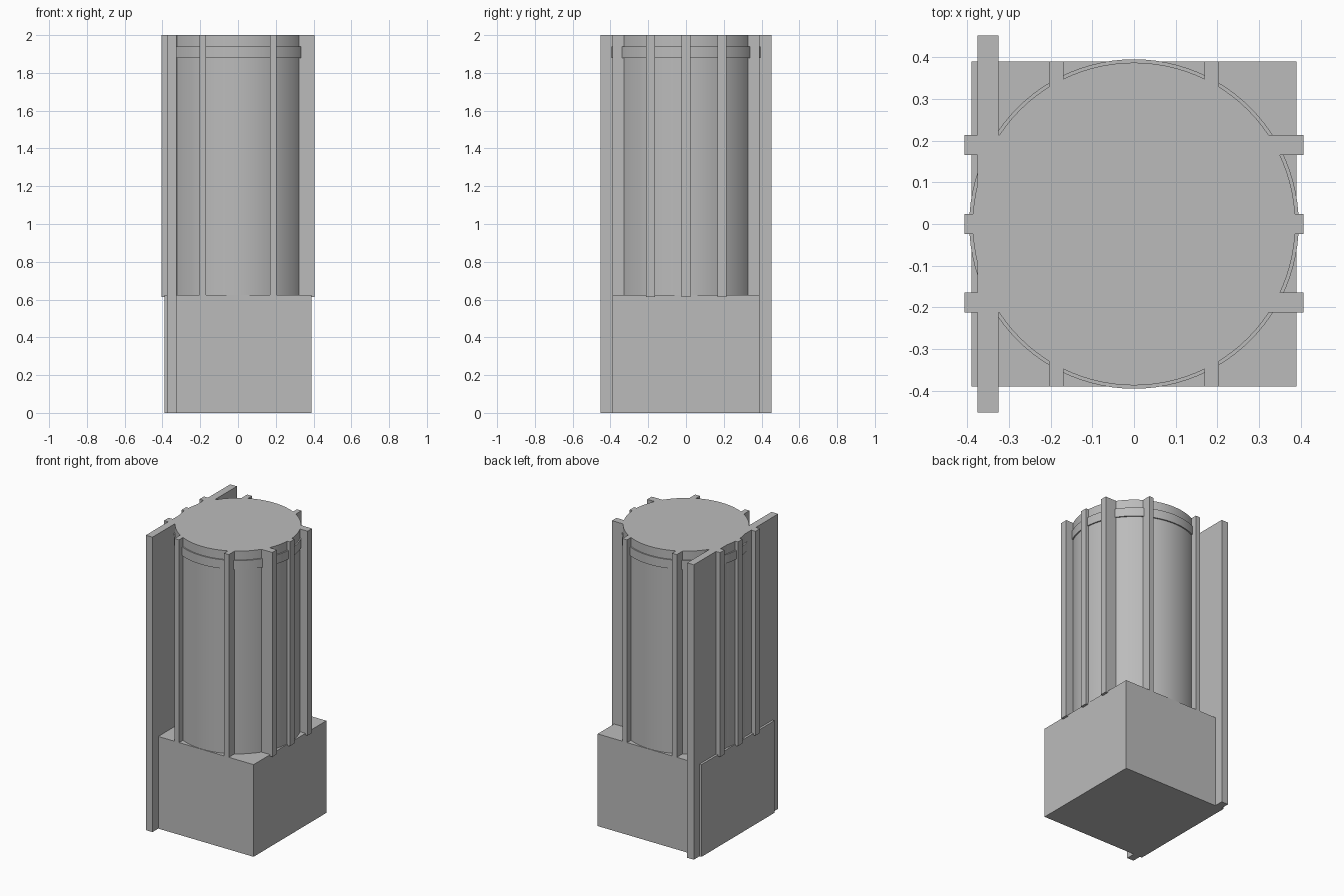
import bpy
import math

cube = bpy.data.objects.get("Cube")
if cube:
    bpy.data.objects.remove(cube, do_unlink=True)

grey = bpy.data.materials.new("mid_grey")
grey.use_nodes = True
colour = (0.5, 0.5, 0.5, 1)
grey.diffuse_color = colour
grey.node_tree.nodes["Principled BSDF"].inputs["Base Color"].default_value = colour

TOP = 2.0
BASE_TOP = 0.625


def box(name, x, y, z):
    """Box spanning the given (low, high) ranges."""
    bpy.ops.mesh.primitive_cube_add(size=1)
    ob = bpy.context.object
    ob.name = name
    spans = (x, y, z)
    ob.location = [(lo + hi) / 2 for lo, hi in spans]
    ob.scale = [hi - lo for lo, hi in spans]
    bpy.ops.object.transform_apply(location=False, rotation=False, scale=True)
    ob.data.materials.append(grey)
    return ob


def drum(name, radius, low, high):
    """Smooth upright cylinder."""
    bpy.ops.mesh.primitive_cylinder_add(
        vertices=96, radius=radius, depth=high - low,
        location=(0, 0, (low + high) / 2))
    ob = bpy.context.object
    ob.name = name
    ob.data.materials.append(grey)
    bpy.ops.object.shade_smooth_by_angle(angle=math.radians(30))
    return ob


# Square base, round tower and the thin band near its top
box("base", (-0.39, 0.39), (-0.39, 0.39), (0, BASE_TOP))
drum("tower", 0.387, BASE_TOP - 0.02, TOP)
drum("tower_band", 0.395, 1.88, 1.94)

# Tall wall slab through the right-hand side
box("wall_slab", (-0.375, -0.325), (-0.452, 0.452), (0, TOP))

# Side ribs, slightly overhanging the base
for side, sx in (("left", 1), ("right", -1)):
    for place, y in (("front", -0.188), ("middle", 0), ("back", 0.19)):
        box(f"{side}_{place}_rib", sorted((sx * 0.3, sx * 0.406)),
            (y - 0.024, y + 0.024), (BASE_TOP - 0.011, TOP))

# Front and back ribs, flush with the base
for face, sy in (("front", -1), ("back", 1)):
    for side, sx in (("left", 1), ("right", -1)):
        box(f"{face}_{side}_rib", sorted((sx * 0.169, sx * 0.204)),
            sorted((sy * 0.3, sy * 0.39)), (BASE_TOP - 0.01, TOP))
